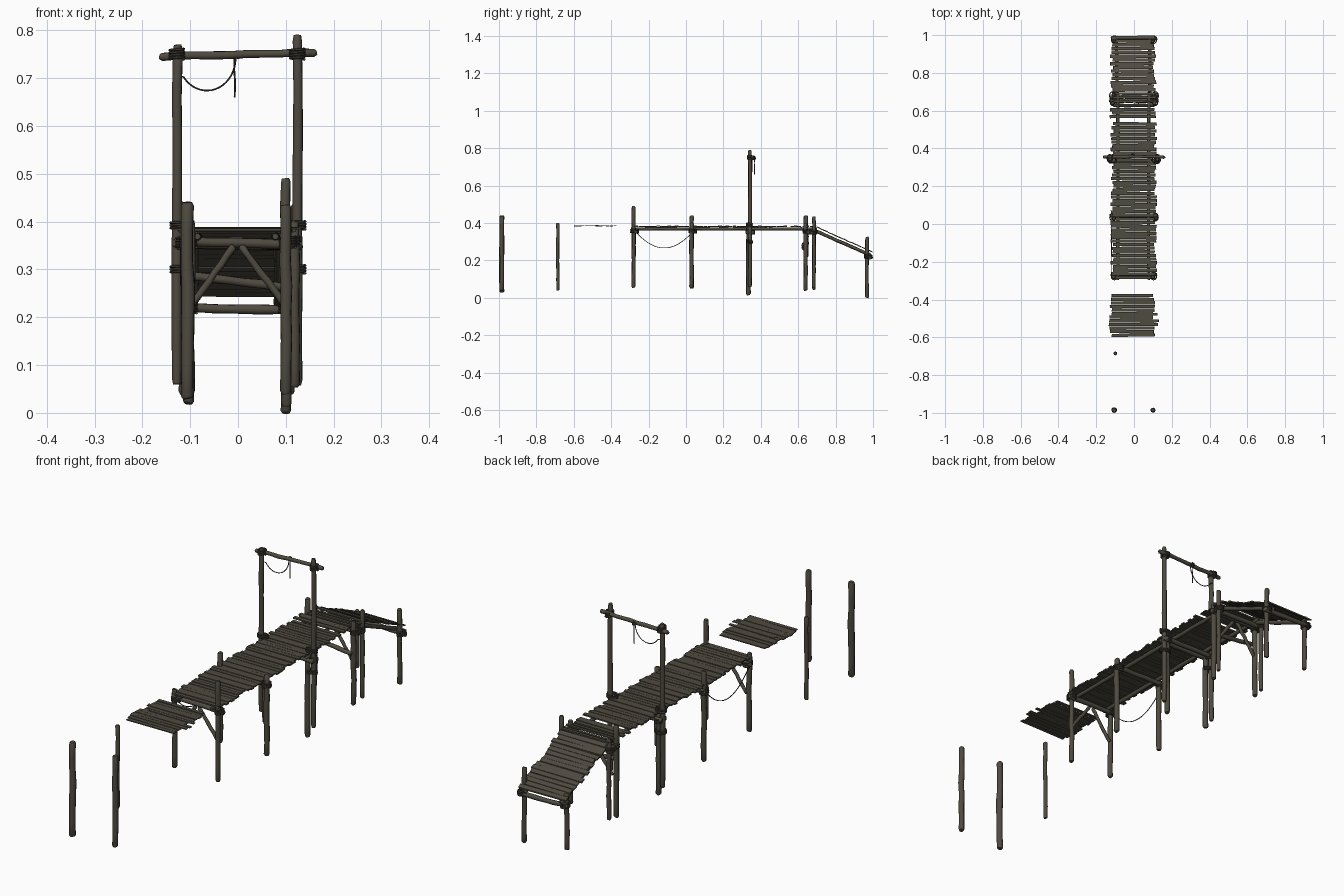
import bpy, bmesh, math, random
from mathutils import Vector

if "Cube" in bpy.data.objects:
    bpy.data.objects.remove(bpy.data.objects["Cube"])

random.seed(7)
R = random.uniform


def material(name, rgb):
    m = bpy.data.materials.new(name)
    m.diffuse_color = (*rgb, 1)
    m.use_nodes = True
    m.node_tree.nodes["Principled BSDF"].inputs["Base Color"].default_value = m.diffuse_color
    return m


WOOD = material("weathered_wood", (0.078, 0.069, 0.051))
ROPE = material("old_rope", (0.055, 0.049, 0.038))


def finish(bm, name, mat, smooth=True):
    bmesh.ops.recalc_face_normals(bm, faces=bm.faces)
    me = bpy.data.meshes.new(name)
    bm.to_mesh(me)
    bm.free()
    me.materials.append(mat)
    ob = bpy.data.objects.new(name, me)
    bpy.context.collection.objects.link(ob)
    if smooth:
        bpy.ops.object.select_all(action='DESELECT')
        ob.select_set(True)
        bpy.context.view_layer.objects.active = ob
        bpy.ops.object.shade_smooth_by_angle(angle=math.radians(50))
    return ob


def tube(bm, pts, radii, sides):
    """Sweep a polygon along a path, closing both ends."""
    pts = [Vector(p) for p in pts]
    n, rings = None, []
    for i, p in enumerate(pts):
        t = (pts[min(i + 1, len(pts) - 1)] - pts[max(i - 1, 0)]).normalized()
        if n is None:
            n = t.orthogonal()
        n = (n - t * n.dot(t)).normalized()
        b = t.cross(n)
        ring = []
        for k in range(sides):
            a = 2 * math.pi * k / sides
            ring.append(bm.verts.new(p + (n * math.cos(a) + b * math.sin(a)) * radii[i]))
        rings.append(ring)
    for lo, hi in zip(rings, rings[1:]):
        for k in range(sides):
            j = (k + 1) % sides
            bm.faces.new((lo[k], lo[j], hi[j], hi[k]))
    bm.faces.new(rings[0][::-1])
    bm.faces.new(rings[-1])


def log(name, a, b, r, wob=0.0015, sides=10, segs=7):
    """Slightly crooked round timber with worn, chamfered ends."""
    a, b = Vector(a), Vector(b)
    pts, radii = [a], [r * 0.75]
    for i in range(segs + 1):
        f = 0.015 + 0.97 * i / segs
        pts.append(a.lerp(b, f) + Vector((R(-wob, wob), R(-wob, wob), R(-wob, wob) * 0.5)))
        radii.append(r * R(0.92, 1.06))
    pts.append(b)
    radii.append(r * 0.75)
    bm = bmesh.new()
    tube(bm, pts, radii, sides)
    return finish(bm, name, WOOD)


def rope(name, pts, r=0.0018):
    bm = bmesh.new()
    tube(bm, pts, [r] * len(pts), 6)
    return finish(bm, name, ROPE)


def lashing(name, x, y, z, rx, ry=None, turns=4):
    """Rope wound around a joint."""
    ry = ry or rx
    steps = turns * 12
    rope(name, [(x + rx * math.cos(i * math.pi / 6), y + ry * math.sin(i * math.pi / 6),
                 z + 0.0055 * (i / 12 - turns / 2)) for i in range(steps + 1)], 0.003)


def planks(name, y0, y1, xl, xr, height, thick=0.006, pitch=0.0195, gap=0.0025):
    """Row of uneven boards; height(y) gives the top of the walkway."""
    bm = bmesh.new()
    count = round((y1 - y0) / pitch)
    step = (y1 - y0) / count
    for i in range(count):
        w = step - R(0.2, 1.3) * gap
        yc = y0 + step * (i + 0.5)
        l, r = xl + R(-0.009, 0.009), xr + R(-0.009, 0.009)
        yaw, lift = R(-0.012, 0.012), R(-0.0015, 0.0015)
        verts = []
        for sx in (0, 1):
            for sy, sz in ((-1, 0), (1, 0), (1, 1), (-1, 1)):
                x = (r if sx else l) + R(-0.002, 0.002)
                y = yc + sy * w / 2 + yaw * x
                verts.append(bm.verts.new((x, y, height(y) + lift - thick * (1 - sz))))
        for f in ((0, 1, 2, 3), (7, 6, 5, 4), (0, 4, 5, 1),
                  (1, 5, 6, 2), (2, 6, 7, 3), (3, 7, 4, 0)):
            bm.faces.new([verts[k] for k in f])
    finish(bm, name, WOOD, False)


# Posts: name, x, y, bottom, top, radius
POSTS = [
    ("outer_post_left", -0.105, -0.985, 0.03, 0.44, 0.0135),
    ("outer_post_right", 0.101, -0.985, 0.04, 0.435, 0.012),
    ("lone_post", -0.1, -0.685, 0.04, 0.40, 0.009),
    ("front_post_left", -0.107, -0.28, 0.06, 0.40, 0.011),
    ("front_post_right", 0.101, -0.28, 0.055, 0.49, 0.0105),
    ("second_post_left", -0.108, 0.03, 0.05, 0.44, 0.0115),
    ("second_post_right", 0.117, 0.03, 0.055, 0.40, 0.0115),
    ("tall_post_left", -0.128, 0.342, 0.06, 0.77, 0.0105),
    ("tall_post_right", 0.124, 0.342, 0.058, 0.79, 0.0105),
    ("middle_post_left", -0.104, 0.334, 0.02, 0.375, 0.0115),
    ("middle_post_right", 0.102, 0.334, 0.015, 0.375, 0.0115),
    ("rear_post_left", -0.112, 0.64, 0.04, 0.44, 0.0115),
    ("rear_post_right", 0.108, 0.64, 0.04, 0.40, 0.0115),
    ("ramp_top_post_left", -0.108, 0.684, 0.045, 0.395, 0.0095),
    ("ramp_top_post_right", 0.119, 0.684, 0.055, 0.435, 0.0095),
    ("ramp_end_post_left", -0.105, 0.967, 0.02, 0.265, 0.0105),
    ("ramp_end_post_right", 0.1, 0.967, 0.0, 0.325, 0.0105),
]
for name, x, y, z0, z1, r in POSTS:
    log(name, (x, y, z0), (x + R(-0.002, 0.002), y, z1), r)

# Cross beams carrying the deck
for i, (y, z, w) in enumerate([(-0.268, 0.355, 0.122), (0.044, 0.355, 0.128), (0.328, 0.352, 0.134),
                               (0.356, 0.352, 0.134), (0.654, 0.352, 0.13), (0.672, 0.35, 0.13),
                               (0.983, 0.217, 0.122)]):
    log(f"cross_beam_{i + 1}", (-w, y, z + 0.003), (w, y, z - 0.002), 0.010)

# Long stringers under deck and ramp
for side, x in (("left", -0.085), ("right", 0.078)):
    log(f"deck_stringer_{side}", (x, -0.295, 0.369), (x, 0.70, 0.369), 0.0085, segs=14)
    log(f"ramp_stringer_{side}", (x * 1.08, 0.665, 0.370), (x * 1.08, 0.99, 0.227), 0.009)

# Diagonal braces below the front and rear frames
for label, y in (("front", -0.276), ("rear", 0.648)):
    for side, s in (("left", -1), ("right", 1)):
        log(f"{label}_brace_{side}", (s * 0.1, y, 0.222), (s * 0.008, y, 0.348), 0.0075)
log("rear_sloping_brace", (-0.11, 0.628, 0.288), (0.108, 0.628, 0.262), 0.0095)

# Walkway boards
flat = lambda y: 0.385
slope = lambda y: 0.385 - max(0, y - 0.69) * 0.445
planks("deck_boards", -0.293, 0.54, -0.116, 0.112, flat)
planks("deck_boards_rear", 0.56, 0.615, -0.121, 0.114, flat, pitch=0.018)
planks("deck_boards_ramp_head", 0.62, 0.70, -0.112, 0.112, flat, pitch=0.02, gap=0.008)
planks("ramp_boards", 0.70, 0.998, -0.118, 0.109, slope)
planks("loose_boards", -0.598, -0.37, -0.126, 0.104, lambda y: 0.387, thick=0.004)
# A few boards sticking out on the right of the loose section
planks("loose_long_boards", -0.54, -0.505, -0.1, 0.125, lambda y: 0.3875, thick=0.0035)
planks("loose_single_board", -0.485, -0.468, -0.1, 0.125, lambda y: 0.3875, thick=0.0035)

# Top bar between the tall posts
log("top_bar", (-0.163, 0.356, 0.745), (0.162, 0.356, 0.754), 0.0085, wob=0.0025, segs=9)

# Lashings around the joints
for s, side in ((-1, "left"), (1, "right")):
    tx = -0.128 if s < 0 else 0.124
    lashing(f"top_lashing_{side}", tx, 0.348, 0.75, 0.0145, 0.020)
    for k, z in enumerate((0.30, 0.392)):
        lashing(f"tall_post_lashing_{side}_{k}", s * 0.117, 0.339, z, 0.0235, 0.0165, 3)
    for k, (x, y, z) in enumerate(((0.104, -0.275, 0.357), (0.112, 0.036, 0.357),
                                   (0.114, 0.346, 0.352), (0.11, 0.647, 0.353),
                                   (0.113, 0.679, 0.352), (0.103, 0.975, 0.22))):
        lashing(f"beam_lashing_{side}_{k}", s * x, y, z, 0.0165, 0.021)


# Hanging ropes
def sag(a, b, depth, n=20):
    a, b = Vector(a), Vector(b)
    return [a.lerp(b, i / n) - Vector((0, 0, depth * 4 * (i / n) * (1 - i / n))) for i in range(n + 1)]


rope("side_rope", sag((-0.118, -0.27, 0.355), (-0.12, 0.028, 0.345), 0.083))
arc = [(-0.065 + 0.06 * math.cos(a), 0.356, 0.742 + 0.068 * math.sin(a))
       for a in (math.pi * (1.2 + 0.8 * i / 18) for i in range(19))]
rope("bar_rope", [(-0.122, 0.356, 0.705)] + arc + [(-0.006, 0.356, 0.756)])
rope("bar_rope_tail", [(-0.007, 0.366, 0.757), (-0.008, 0.367, 0.72), (-0.006, 0.366, 0.69),
                       (-0.007, 0.366, 0.66)], 0.002)
lashing("bar_rope_knot", -0.007, 0.362, 0.748, 0.008, 0.01, 2)
